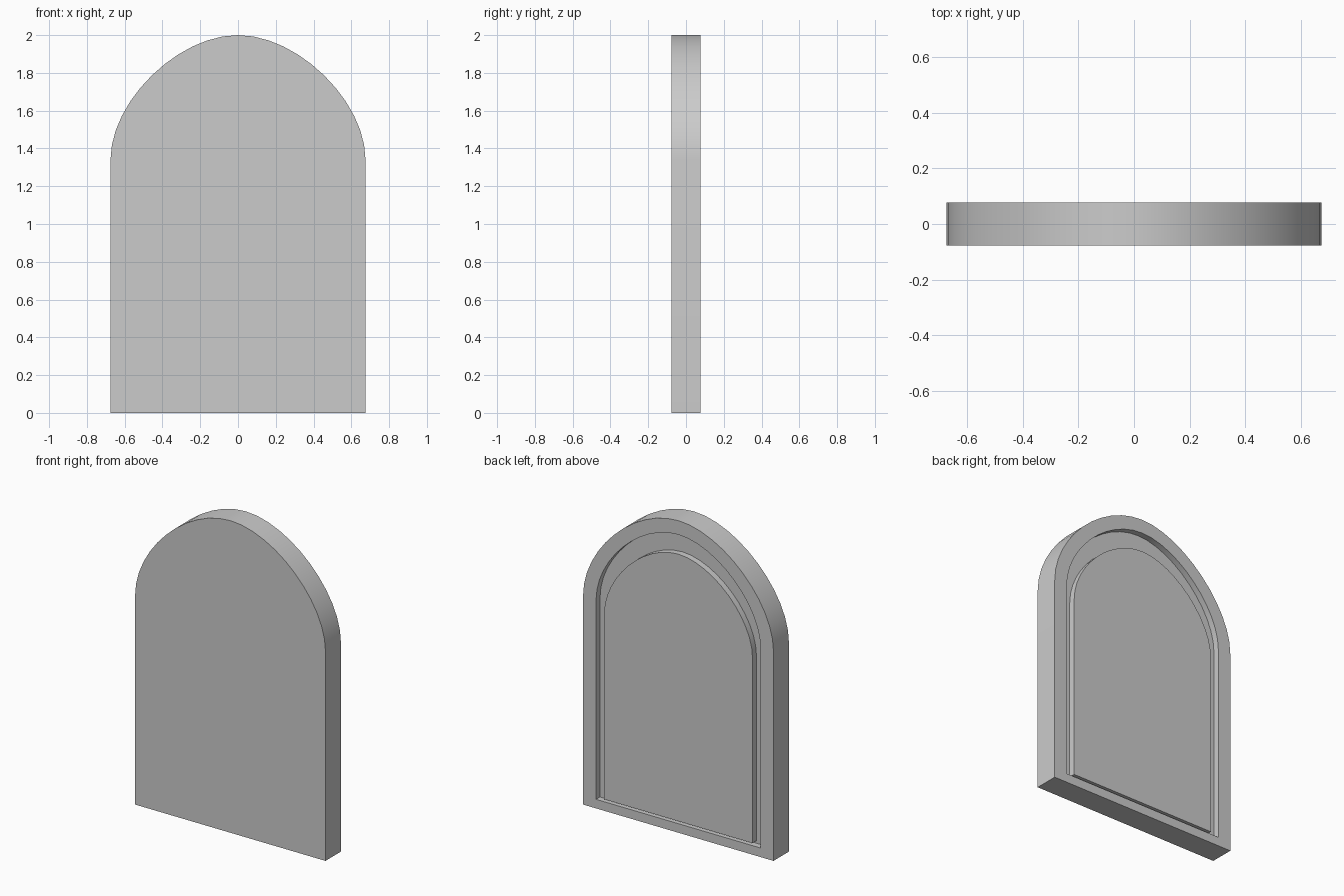
import bpy, bmesh
from mathutils import Vector
from mathutils.geometry import interpolate_bezier

if "Cube" in bpy.data.objects:
    bpy.data.objects.remove(bpy.data.objects["Cube"])

HALF_DEPTH = 0.078
GROOVE = 0.04
STEPS = 13


def arch(half, bottom, spring, top, y):
    """Closed arched outline: straight sides with a softly flattened curve above."""
    rise = top - spring
    k = 0.47
    curve = interpolate_bezier(
        Vector((half, y, spring)), Vector((half, y, spring + k * rise)),
        Vector((k * half, y, top)), Vector((0, y, top)), STEPS)
    right = [Vector((half, y, bottom))] + list(curve)
    left = [Vector((-p.x, p.y, p.z)) for p in reversed(right[:-1])]
    return right + left


outer = (0.675, 0.0, 1.34, 2.0)
opening = (0.583, 0.058, 1.335, 1.91)
panel = (0.526, 0.074, 1.26, 1.785)

# Front outline, back outline, groove outer wall, groove floor, flush centre panel
sections = [
    (outer, -HALF_DEPTH), (outer, HALF_DEPTH),
    (opening, HALF_DEPTH), (opening, HALF_DEPTH - GROOVE),
    (panel, HALF_DEPTH - GROOVE), (panel, HALF_DEPTH),
]

bm = bmesh.new()
loops = [[bm.verts.new(p) for p in arch(*shape, y)] for shape, y in sections]
for a, b in zip(loops, loops[1:]):
    n = len(a)
    for i in range(n):
        j = (i + 1) % n
        bm.faces.new((a[i], a[j], b[j], b[i]))
bm.faces.new(loops[0])
bm.faces.new(loops[-1])
bmesh.ops.recalc_face_normals(bm, faces=bm.faces)

mesh = bpy.data.meshes.new("arched_panel")
bm.to_mesh(mesh)
bm.free()
slab = bpy.data.objects.new("arched_panel", mesh)
bpy.context.collection.objects.link(slab)

# Smooth arch, crisp corners
bpy.context.view_layer.objects.active = slab
slab.select_set(True)
bpy.ops.object.shade_smooth_by_angle(angle=0.5)
